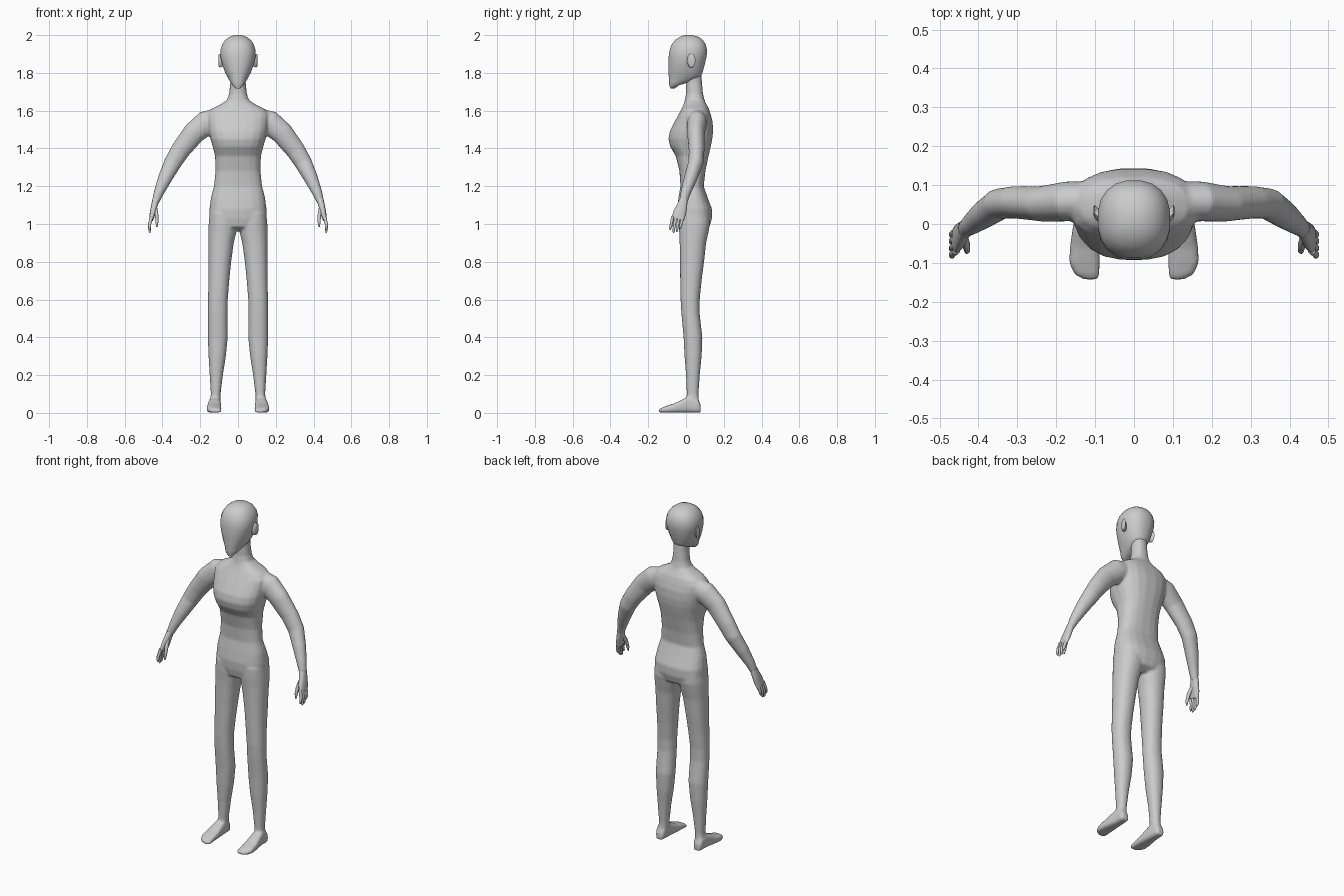
import bpy, bmesh, math
from mathutils import Vector as V

X, Y, Z = V((1, 0, 0)), V((0, 1, 0)), V((0, 0, 1))
skin = bpy.data.materials.new("plain light grey")
skin.diffuse_color = (0.6, 0.6, 0.6, 1)


def ring(c, u, v, a, b, n=2.0, count=20):
    """Superellipse cross-section."""
    pts = []
    for i in range(count):
        t = 2 * math.pi * (i + 0.5) / count
        s, k = math.sin(t), math.cos(t)
        pts.append(V(c) + u * a * math.copysign(abs(k) ** (2 / n), k)
                   + v * b * math.copysign(abs(s) ** (2 / n), s))
    return pts


def loft(bm, rings, mirror=False):
    for side in ((1, -1) if mirror else (1,)):
        vs = [[bm.verts.new((p.x * side, p.y, p.z)) for p in r] for r in rings]
        faces = []
        for r0, r1 in zip(vs, vs[1:]):
            for i in range(len(r0)):
                j = (i + 1) % len(r0)
                faces.append(bm.faces.new((r0[i], r0[j], r1[j], r1[i])))
        faces += [bm.faces.new(vs[0]), bm.faces.new(vs[-1])]
        bmesh.ops.recalc_face_normals(bm, faces=faces)


def stack(bm, rows, n=2.2, mirror=False):
    """Rows: z, inner x, outer x, front y, back y."""
    loft(bm, [ring(((x0 + x1) / 2, (y0 + y1) / 2, z), X, Y, (x1 - x0) / 2, (y1 - y0) / 2, n)
              for z, x0, x1, y0, y1 in rows], mirror)


def tube(bm, pts, n=2.0, count=16):
    """Limb along a path of (x, y, z, thickness, depth), mirrored to both sides."""
    ps = [V(p[:3]) for p in pts]
    rings = []
    for i, p in enumerate(ps):
        d = (ps[min(i + 1, len(ps) - 1)] - ps[max(i - 1, 0)]).normalized()
        u = Y.cross(d).normalized()
        rings.append(ring(p, u, d.cross(u), pts[i][3], pts[i][4], n, count))
    loft(bm, rings, True)


def finish(name, bm, voxel=0, smooth=0):
    me = bpy.data.meshes.new(name)
    bm.to_mesh(me)
    bm.free()
    me.materials.append(skin)
    ob = bpy.data.objects.new(name, me)
    bpy.context.collection.objects.link(ob)
    bpy.context.view_layer.objects.active = ob
    ob.select_set(True)
    if voxel:
        m = ob.modifiers.new("merge", 'REMESH')
        m.mode, m.voxel_size, m.use_smooth_shade = 'VOXEL', voxel, True
        bpy.ops.object.modifier_apply(modifier=m.name)
    if smooth:
        m = ob.modifiers.new("soften", 'SMOOTH')
        m.factor, m.iterations = 0.5, smooth
        bpy.ops.object.modifier_apply(modifier=m.name)
    bpy.ops.object.shade_smooth_by_angle(angle=math.radians(50))
    ob.select_set(False)


# Body: torso, neck, arms, legs and feet merged into one skin
bm = bmesh.new()
stack(bm, [(z, -w, w, f, b) for z, w, f, b in (
    (0.965, 0.08, 0.0, 0.09), (0.985, 0.13, -0.035, 0.125), (1.03, 0.152, -0.045, 0.138),
    (1.08, 0.152, -0.048, 0.138), (1.14, 0.144, -0.04, 0.115), (1.20, 0.128, -0.03, 0.094),
    (1.28, 0.12, -0.035, 0.103), (1.36, 0.122, -0.055, 0.12), (1.41, 0.135, -0.085, 0.132),
    (1.45, 0.147, -0.094, 0.14), (1.49, 0.155, -0.087, 0.144), (1.54, 0.162, -0.062, 0.142),
    (1.58, 0.165, -0.04, 0.132), (1.61, 0.14, -0.024, 0.122), (1.635, 0.09, -0.012, 0.108),
    (1.655, 0.06, -0.005, 0.098))], 2.5)
stack(bm, [(z, -w, w, f, b) for z, w, f, b in (
    (1.60, 0.075, -0.02, 0.11), (1.65, 0.06, -0.008, 0.1), (1.69, 0.047, 0.0, 0.09),
    (1.75, 0.041, 0.0, 0.085), (1.81, 0.045, 0.0, 0.08))])
tube(bm, [(0.10, 0.06, 1.555, 0.06, 0.05), (0.17, 0.058, 1.535, 0.066, 0.052),
          (0.235, 0.052, 1.48, 0.06, 0.046), (0.305, 0.056, 1.39, 0.052, 0.042),
          (0.345, 0.052, 1.325, 0.047, 0.04), (0.385, 0.025, 1.245, 0.038, 0.036),
          (0.42, -0.002, 1.165, 0.027, 0.027), (0.437, -0.015, 1.115, 0.019, 0.022)])
stack(bm, [(1.06, 0.01, 0.15, -0.04, 0.125), (1.0, 0.002, 0.156, -0.04, 0.128),
           (0.95, 0.01, 0.157, -0.036, 0.118), (0.9, 0.022, 0.157, -0.034, 0.107),
           (0.8, 0.036, 0.157, -0.032, 0.096), (0.7, 0.046, 0.157, -0.031, 0.083),
           (0.6, 0.054, 0.159, -0.029, 0.073), (0.53, 0.055, 0.159, -0.025, 0.072),
           (0.4, 0.054, 0.16, -0.013, 0.087), (0.3, 0.064, 0.156, -0.008, 0.083),
           (0.2, 0.08, 0.15, 0.0, 0.073), (0.1, 0.092, 0.144, 0.004, 0.066),
           (0.04, 0.094, 0.15, 0.0, 0.07)], 2.2, True)
loft(bm, [ring(((a + b) / 2, y, h / 2 + 0.001), X, Z, (b - a) / 2, h / 2, 3.2) for y, a, b, h in (
    (0.078, 0.105, 0.142, 0.04), (0.065, 0.097, 0.15, 0.07), (0.02, 0.092, 0.153, 0.088),
    (-0.02, 0.09, 0.159, 0.07), (-0.06, 0.088, 0.165, 0.05), (-0.1, 0.088, 0.167, 0.037),
    (-0.13, 0.089, 0.153, 0.026), (-0.143, 0.092, 0.128, 0.018))], True)
finish("body", bm, 0.007, 4)

# Head: egg shape with a flat, tapering face
bm = bmesh.new()
stack(bm, [(z, -w, w, f, b) for z, w, f, b in (
    (1.718, 0.012, -0.083, -0.06), (1.735, 0.03, -0.089, -0.035), (1.755, 0.043, -0.091, 0.03),
    (1.775, 0.055, -0.092, 0.078), (1.80, 0.068, -0.093, 0.088), (1.84, 0.083, -0.093, 0.099),
    (1.885, 0.094, -0.093, 0.11), (1.92, 0.094, -0.088, 0.113), (1.95, 0.085, -0.077, 0.106),
    (1.975, 0.068, -0.058, 0.09), (1.99, 0.047, -0.034, 0.068), (2.0, 0.02, -0.008, 0.035))], 2.3)
finish("head", bm)

# Ears
bm = bmesh.new()
loft(bm, [ring((x, y, 1.865), Y, Z, a, b, 2, 12) for x, y, a, b in (
    (0.075, 0.02, 0.014, 0.03), (0.093, 0.024, 0.018, 0.037), (0.101, 0.032, 0.018, 0.036),
    (0.104, 0.034, 0.011, 0.027))], True)
finish("ears", bm)

# Hands: palm, four fingers and a thumb
bm = bmesh.new()
tube(bm, [(0.434, -0.012, 1.13, 0.019, 0.022), (0.442, -0.02, 1.10, 0.017, 0.027),
          (0.451, -0.033, 1.06, 0.016, 0.034), (0.459, -0.044, 1.025, 0.011, 0.034)], 2.4)
for i in range(4):
    y = -0.07 + 0.0175 * i
    tip = (0.968, 0.953, 0.958, 0.975)[i]
    tube(bm, [(0.457, y, 1.04, 0.01, 0.0085), (0.468, y - 0.008, 1.0, 0.009, 0.008),
              (0.468, y - 0.013, tip + 0.01, 0.007, 0.007),
              (0.466, y - 0.014, tip, 0.003, 0.003)], 2, 8)
tube(bm, [(0.44, -0.03, 1.09, 0.012, 0.014), (0.431, -0.055, 1.05, 0.01, 0.012),
          (0.429, -0.068, 1.01, 0.008, 0.009), (0.43, -0.073, 0.985, 0.004, 0.004)], 2, 8)
finish("hands", bm)
